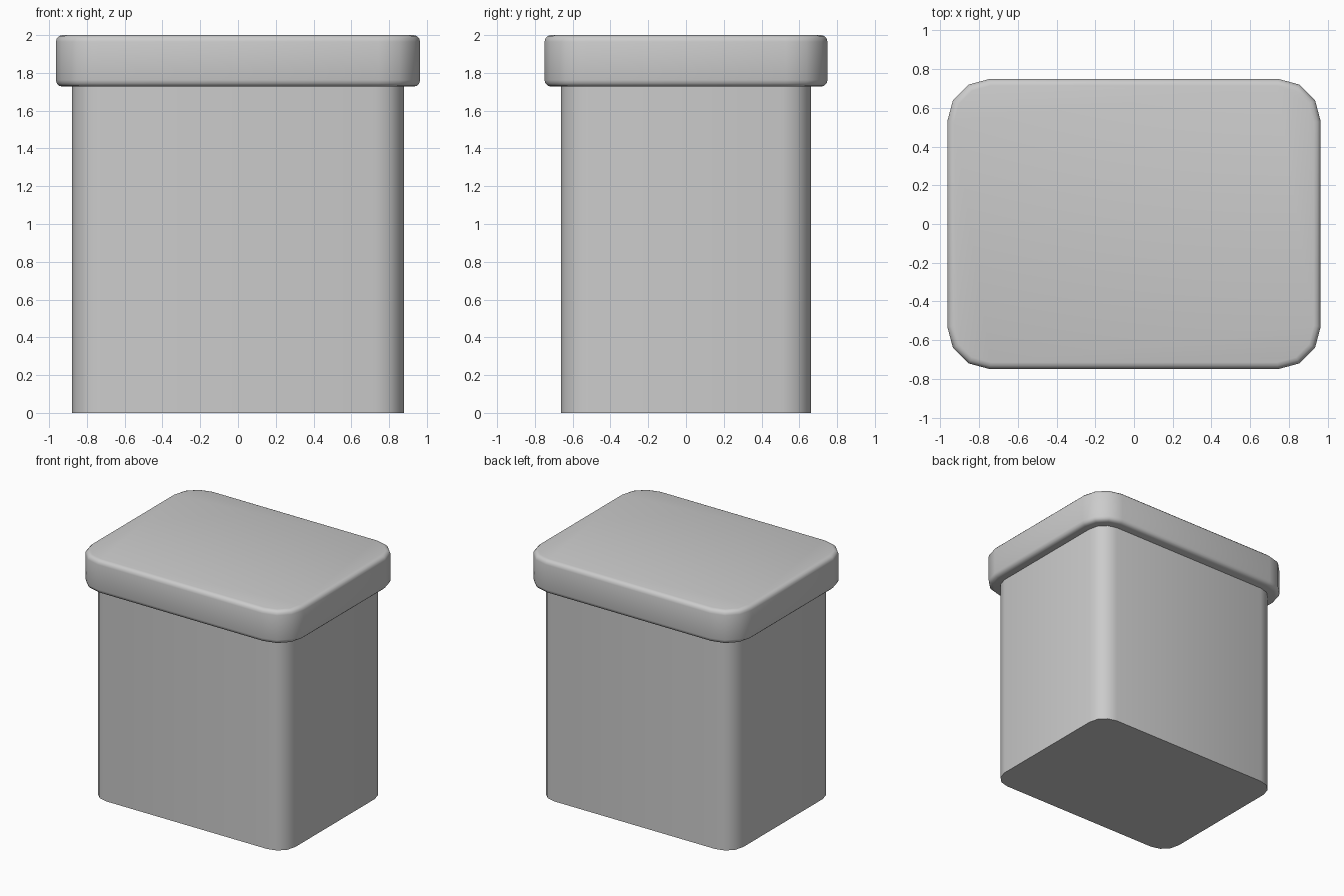
import bpy, bmesh, math

if "Cube" in bpy.data.objects:
    bpy.data.objects.remove(bpy.data.objects["Cube"])


def rounded_box(name, hx, hy, r, z0, z1, bevel=0.0):
    """Vertical prism with three-sided rounded corners and optional rim bevels."""
    bm = bmesh.new()
    ring = []
    for q, (sx, sy) in enumerate([(1, 1), (-1, 1), (-1, -1), (1, -1)]):
        for i in range(4):
            a = math.radians(q * 90 + i * 30)
            ring.append(bm.verts.new((sx * (hx - r) + r * math.cos(a),
                                      sy * (hy - r) + r * math.sin(a), z0)))
    base = bm.faces.new(ring)
    ext = bmesh.ops.extrude_face_region(bm, geom=[base], use_keep_orig=True)
    for v in ext["geom"]:
        if isinstance(v, bmesh.types.BMVert):
            v.co.z = z1
    bmesh.ops.recalc_face_normals(bm, faces=bm.faces)
    if bevel:
        rims = [e for e in bm.edges
                if abs(e.verts[0].co.z - e.verts[1].co.z) < 1e-5]
        bmesh.ops.bevel(bm, geom=rims, offset=bevel, segments=3,
                        profile=0.5, affect='EDGES')
    mesh = bpy.data.meshes.new(name)
    bm.to_mesh(mesh)
    bm.free()
    ob = bpy.data.objects.new(name, mesh)
    bpy.context.collection.objects.link(ob)
    bpy.ops.object.select_all(action='DESELECT')
    bpy.context.view_layer.objects.active = ob
    ob.select_set(True)
    bpy.ops.object.shade_smooth_by_angle(angle=math.radians(40))
    return ob


# Tall container, its top tucked just inside the lid
rounded_box("container_body", 0.878, 0.662, 0.15, 0.0, 1.74)

# Overhanging lid with softened top and bottom rims
rounded_box("lid", 0.964, 0.749, 0.22, 1.727, 2.0, bevel=0.035)
